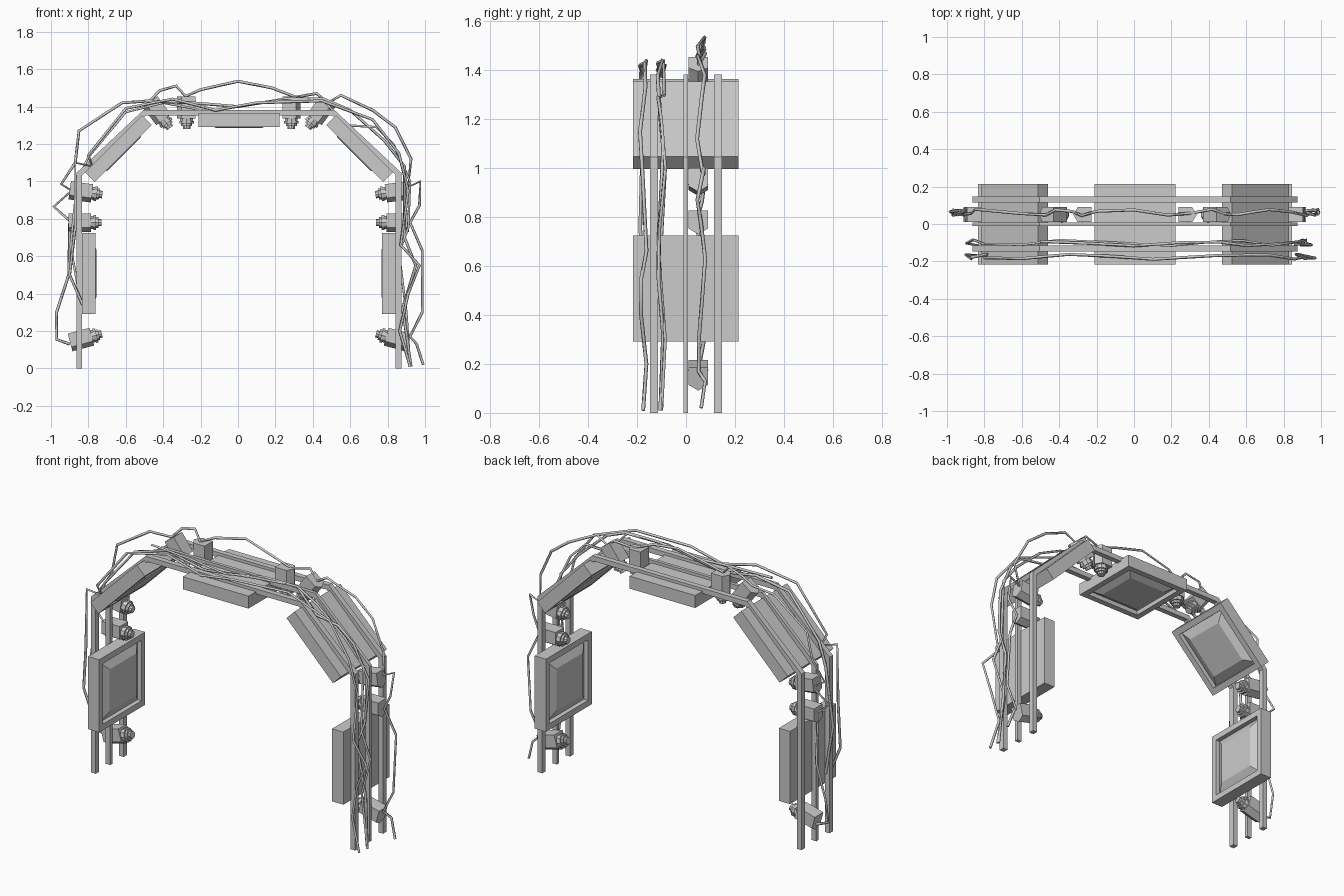
import bpy, bmesh, math
from mathutils import Vector

if "Cube" in bpy.data.objects:
    bpy.data.objects.remove(bpy.data.objects["Cube"])

CX = 0.005  # arch centre line


def loft(name, rings):
    """Skin a stack of equal-sized rings and cap both ends."""
    bm = bmesh.new()
    loops = [[bm.verts.new(p) for p in r] for r in rings]
    n = len(loops[0])
    for a, b in zip(loops, loops[1:]):
        for i in range(n):
            j = (i + 1) % n
            bm.faces.new((a[i], a[j], b[j], b[i]))
    bm.faces.new(loops[0])
    bm.faces.new(loops[-1])
    bmesh.ops.recalc_face_normals(bm, faces=bm.faces)
    me = bpy.data.meshes.new(name)
    bm.to_mesh(me)
    bm.free()
    ob = bpy.data.objects.new(name, me)
    bpy.context.collection.objects.link(ob)
    return ob


def frame(side, angle):
    """Facing direction and up vector of a unit aimed into the arch."""
    c, s = math.cos(math.radians(angle)), math.sin(math.radians(angle))
    return Vector((-side * c, 0, s)), Vector((side * s, 0, c))


def stack(name, side, x, y, z, angle, rings):
    """Rings of (distance along facing direction, [(y, up), ...])."""
    d, u = frame(side, angle)
    o = Vector((CX + side * x, y, z))
    return loft(name, [[o + d * t + Vector((0, a, 0)) + u * b for a, b in prof]
                       for t, prof in rings])


def square(h):
    return [(-h, -h), (h, -h), (h, h), (-h, h)]


def circle(r, n=10):
    return [(r * math.cos(2 * math.pi * i / n), r * math.sin(2 * math.pi * i / n))
            for i in range(n)]


# Three bent rails
outer = [(-.868, 0), (-.868, 1.046), (-.51, 1.382), (.51, 1.382), (.868, 1.046), (.868, 0)]
inner = [(-.838, 0), (-.838, 1.034), (-.498, 1.352), (.498, 1.352), (.838, 1.034), (.838, 0)]
for name, y, w in (("front_rail", -.131, .016), ("middle_rail", -.001, .01),
                   ("back_rail", .131, .016)):
    sections = [[(CX + a, y - w, b), (CX + a, y + w, b), (CX + c, y + w, d), (CX + c, y - w, d)]
                for (a, b), (c, d) in zip(outer, inner)]
    loft(name, sections)

# Light panels: frame, recess and bulging diffuser
panel = [(-.037, square(.216)), (.037, square(.216)), (.037, square(.18)),
         (.012, square(.178)), (.042, square(.125))]
for side, tag in ((-1, "left"), (1, "right")):
    stack("side_light_panel_" + tag, side, .803, -.001, .508, 0, panel)
    stack("corner_light_panel_" + tag, side, .645, -.001, 1.175, -45, panel)
stack("top_light_panel", 1, 0, -.001, 1.328, -90, panel)

# Cameras: keel-bottomed body and stepped lens
body = [(-.04, .048), (.04, .048), (.04, -.026), (0, -.05), (-.04, -.026)]
lens = [(.055, .036), (.073, .036), (.073, .041), (.087, .041), (.087, .031),
        (.1, .031), (.1, .021), (.116, .021)]
cameras = (("lower", .845, .155, 15), ("middle", .85, .78, 0), ("upper", .845, .945, -8),
           ("corner", .438, 1.378, -53), ("top", .28, 1.395, -90))
for side, tag in ((-1, "left"), (1, "right")):
    for name, x, z, ang in cameras:
        stack(f"{name}_camera_body_{tag}", side, x, .05, z, ang, [(-.06, body), (.06, body)])
        stack(f"{name}_camera_lens_{tag}", side, x, .05, z, ang,
              [(t, circle(r)) for t, r in lens])


# Slack cables
def cable(name, pts, y, sway):
    cu = bpy.data.curves.new(name, 'CURVE')
    cu.dimensions = '3D'
    cu.bevel_depth = .008
    cu.bevel_resolution = 0
    cu.use_fill_caps = True
    sp = cu.splines.new('POLY')
    sp.points.add(len(pts) - 1)
    for i, (p, (x, z)) in enumerate(zip(sp.points, pts)):
        p.co = (x, y + sway * math.sin(i * 1.9), z, 1)
    tmp = bpy.data.objects.new(name + "_path", cu)
    bpy.context.collection.objects.link(tmp)
    bpy.context.view_layer.update()
    me = bpy.data.meshes.new_from_object(tmp)
    bpy.data.objects.remove(tmp)
    ob = bpy.data.objects.new(name, me)
    bpy.context.collection.objects.link(ob)


cable("camera_cable", [
    (.99, .02), (.955, .13), (.92, .17), (.985, .3), (.985, .63), (.92, .78), (.97, .87),
    (.975, 1.0), (.91, .97), (.925, 1.12), (.84, 1.29), (.72, 1.38), (.55, 1.46), (.48, 1.42),
    (.42, 1.47), (.31, 1.45), (.18, 1.5), (0, 1.535), (-.2, 1.49), (-.28, 1.455),
    (-.33, 1.51), (-.42, 1.485), (-.47, 1.43), (-.62, 1.42), (-.85, 1.27), (-.87, 1.1),
    (-.945, .985), (-.89, .95), (-.985, .865), (-.9, .79), (-.905, .5), (-.97, .3),
    (-.97, .155), (-.9, .13)], .062, .017)
cable("light_cable_inner", [
    (.92, .01), (.9, .3), (.86, .62), (.91, .75), (.92, 1.0), (.83, 1.2), (.74, 1.29),
    (.58, 1.3), (.45, 1.44), (.2, 1.43), (-.16, 1.375), (-.4, 1.42), (-.6, 1.37), (-.8, 1.13),
    (-.86, 1.0), (-.895, .65), (-.84, .35)], -.1, .016)
cable("light_cable_middle", [
    (.925, .01), (.88, .32), (.95, .55), (.89, .7), (.89, 1.08), (.78, 1.22), (.6, 1.38),
    (.46, 1.44), (.25, 1.44), (0, 1.4), (-.25, 1.42), (-.5, 1.43)], -.105, .012)
cable("light_cable_outer", [
    (.92, .01), (.865, .2), (.91, .4), (.97, .55), (.87, .66), (.91, .95), (.86, 1.15),
    (.72, 1.33), (.45, 1.43), (.1, 1.42), (-.12, 1.38), (-.35, 1.44), (-.6, 1.39), (-.8, 1.14),
    (-.78, 1.08), (-.87, 1.1), (-.87, .75), (-.9, .5), (-.83, .34)], -.175, .014)
